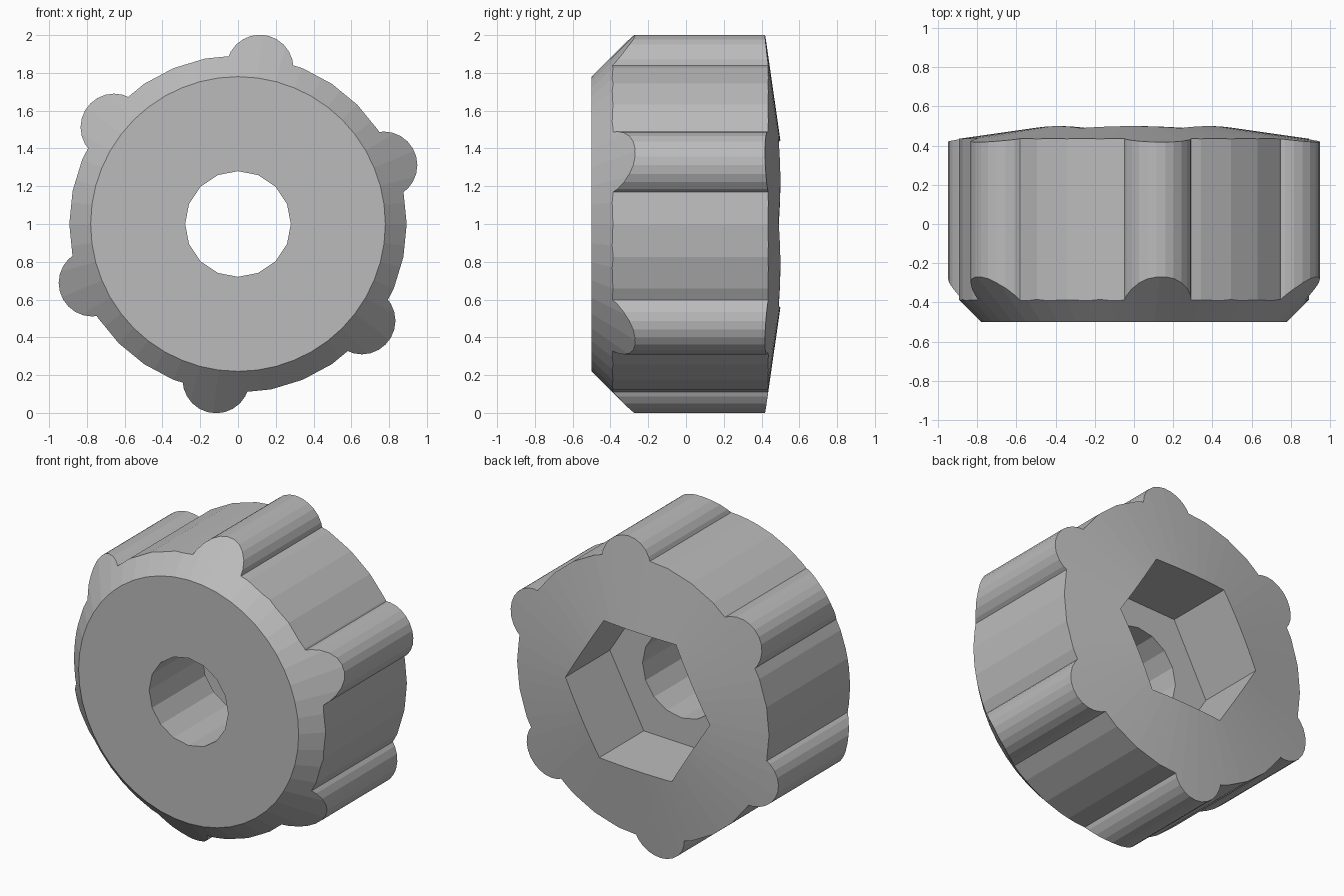
import bpy, bmesh
from math import cos, sin, radians, pi
from mathutils import Matrix

default = bpy.data.objects.get("Cube")
if default:
    bpy.data.objects.remove(default, do_unlink=True)

grey = bpy.data.materials.new("plain grey")
grey.use_nodes = True
COLOUR = (0.5, 0.5, 0.5, 1)
grey.diffuse_color = COLOUR
grey.node_tree.nodes["Principled BSDF"].inputs["Base Color"].default_value = COLOUR


def lathe(name, profile, sides, turn=0, x=0, z=1):
    """Closed solid around the y axis; profile is (radius, y) from front to back."""
    bm = bmesh.new()
    rings = []
    for r, y in profile:
        if r == 0:
            rings.append([bm.verts.new((x, y, z))])
            continue
        angles = [radians(turn) + 2 * pi * i / sides for i in range(sides)]
        rings.append([bm.verts.new((x + r * cos(a), y, z + r * sin(a))) for a in angles])
    for a, b in zip(rings, rings[1:]):
        for i in range(sides):
            j = (i + 1) % sides
            if len(b) == 1:
                bm.faces.new((a[i], a[j], b[0]))
            else:
                bm.faces.new((a[i], a[j], b[j], b[i]))
    for ring in (rings[0], rings[-1]):
        if len(ring) > 1:
            bm.faces.new(ring)
    bmesh.ops.recalc_face_normals(bm, faces=bm.faces)
    mesh = bpy.data.meshes.new(name)
    bm.to_mesh(mesh)
    bm.free()
    mesh.materials.append(grey)
    obj = bpy.data.objects.new(name, mesh)
    bpy.context.collection.objects.link(obj)
    return obj


def combine(target, tool, operation):
    """Apply a boolean and drop the tool."""
    mod = target.modifiers.new(operation, 'BOOLEAN')
    mod.operation, mod.object, mod.solver = operation, tool, 'EXACT'
    bpy.context.view_layer.objects.active = target
    bpy.ops.object.modifier_apply(modifier=mod.name)
    bpy.data.objects.remove(tool, do_unlink=True)


# Round body with six grip lobes
knob = lathe("grip_knob", [(0.893, -0.6), (0.893, 0.6)], 32)
for k in range(6):
    a = radians(22 + 60 * k)
    lobe = lathe("grip_lobe", [(0.178, -0.6), (0.178, 0.6)], 24,
                 x=0.832 * cos(a), z=1 + 0.832 * sin(a))
    combine(knob, lobe, 'UNION')

# Front chamfer and shallow cone on the back
envelope = lathe("envelope", [(0.78, -0.5), (1.2, -0.08), (1.2, 0.391), (0, 0.563)], 48)
combine(knob, envelope, 'INTERSECT')

# Through hole and hexagonal nut recess
combine(knob, lathe("bore", [(0.28, -0.7), (0.28, 0.7)], 16), 'DIFFERENCE')
combine(knob, lathe("nut_recess", [(0.512, 0.04), (0.512, 0.7)], 6, turn=2), 'DIFFERENCE')

knob.data.materials.clear()
knob.data.materials.append(grey)
for poly in knob.data.polygons:
    poly.material_index = 0
    poly.use_smooth = False
